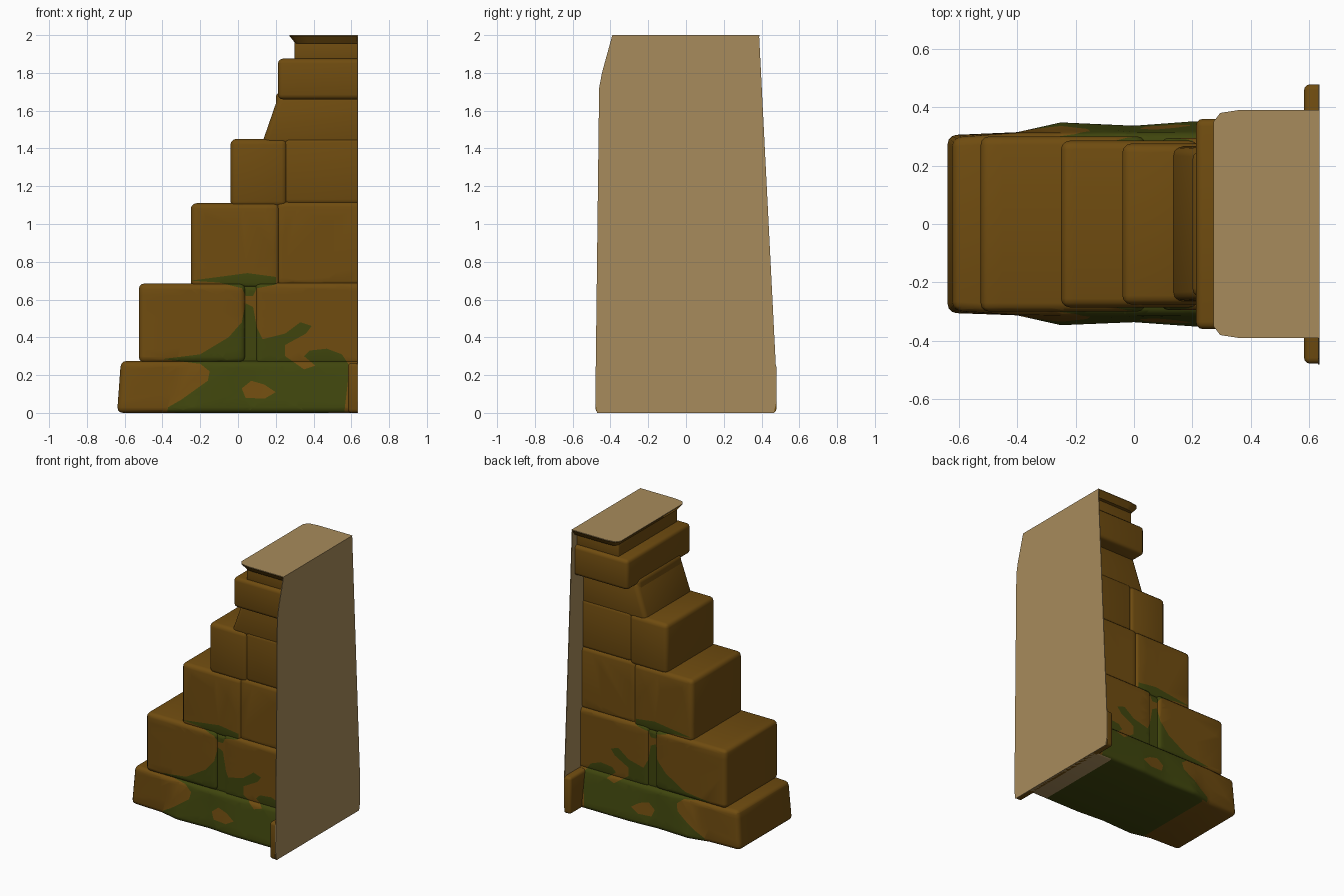
import bpy, bmesh, math
from mathutils import Vector

if "Cube" in bpy.data.objects:
    bpy.data.objects.remove(bpy.data.objects["Cube"], do_unlink=True)


def material(name, rgb):
    m = bpy.data.materials.new(name)
    m.use_nodes = True
    m.diffuse_color = (*rgb, 1)
    m.node_tree.nodes["Principled BSDF"].inputs["Base Color"].default_value = (*rgb, 1)
    return m


STONE = material("brown stone", (.16, .072, .005))
MOSS = material("green moss", (.05, .06, .004))
CUT = material("pale cut stone", (.39, .26, .106))
PALETTE = [STONE, MOSS, CUT]

END = .63        # where the wall is cut off
BOTTOM_CUT = .48  # start of the pale patch under the wall

# Moss patches as loops in x and z: the main growth, a bare spot, a high tuft
MOSS_LOOPS = [
    [(-.38, -.02), (-.37, .03), (-.3, .07), (-.16, .17), (-.15, .22), (-.2, .26),
     (-.4, .285), (-.2, .31), (-.05, .4), (.02, .48), (.04, .58), (.08, .56),
     (.1, .45), (.13, .39), (.25, .42), (.33, .48), (.39, .46), (.36, .42),
     (.25, .36), (.25, .3), (.35, .23), (.41, .25), (.35, .3), (.38, .33),
     (.47, .34), (.55, .31), (.59, .25), (.58, .15), (.56, -.02)],
    [(.02, .13), (.07, .17), (.14, .15), (.2, .11), (.14, .075), (.04, .08)],
    [(-.25, .7), (-.1, .72), (.05, .74), (.2, .72), (.2, .68), (.1, .66),
     (.08, .62), (.04, .62), (.02, .66), (-.1, .69)],
]
MOSS_EDGES = [(a, b) for loop in MOSS_LOOPS for a, b in zip(loop, loop[1:] + loop[:1])]


def mossy(x, z):
    inside = False
    for (ax, az), (bx, bz) in MOSS_EDGES:
        if (az > z) != (bz > z) and x < ax + (bx - ax) * (z - az) / (bz - az):
            inside = not inside
    return inside


def slice_mesh(bm, point, normal):
    bmesh.ops.bisect_plane(bm, geom=bm.verts[:] + bm.edges[:] + bm.faces[:],
                           plane_co=point, plane_no=normal, dist=1e-5)


def paint_moss(bm):
    # Cut exactly along the patch borders, then colour each piece
    for (ax, az), (bx, bz) in MOSS_EDGES:
        slice_mesh(bm, (ax, 0, az), Vector((az - bz, 0, bx - ax)).normalized())
    slice_mesh(bm, (BOTTOM_CUT, 0, 0), (1, 0, 0))
    bm.normal_update()
    for f in bm.faces:
        c = f.calc_center_median()
        if c.z < .01 and f.normal.z < -.9:
            f.material_index = 2 if c.x > BOTTOM_CUT else int(c.x > -.35)
        else:
            f.material_index = int(mossy(c.x, c.z))


def finish(name, bm, mats):
    mesh = bpy.data.meshes.new(name)
    bm.to_mesh(mesh)
    bm.free()
    for m in mats:
        mesh.materials.append(m)
    obj = bpy.data.objects.new(name, mesh)
    bpy.context.collection.objects.link(obj)
    return obj


def prism(name, low, high, z0, z1, bevel=.03, moss=False, mats=PALETTE):
    """Loft between two half outlines (x, y), mirrored across y."""
    bm = bmesh.new()
    rings = []
    for half, z in ((low, z0), (high, z1)):
        outline = half + [(x, -y) for x, y in reversed(half)]
        rings.append([bm.verts.new((x, y, z)) for x, y in outline])
    n = len(rings[0])
    for ring in rings:
        bm.faces.new(ring)
    for i in range(n):
        j = (i + 1) % n
        bm.faces.new((rings[0][i], rings[0][j], rings[1][j], rings[1][i]))
    bmesh.ops.recalc_face_normals(bm, faces=bm.faces)
    if bevel:
        edges = [e for e in bm.edges if e.calc_face_angle(0) > .6
                 and not all(v.co.x > END - .01 for v in e.verts)]
        bmesh.ops.bevel(bm, geom=edges, offset=bevel, segments=3,
                        profile=.5, affect='EDGES', clamp_overlap=True)
    if moss:
        paint_moss(bm)
    return finish(name, bm, mats)


def block(name, x0, x1, y, z0, z1, bevel=.03, moss=False):
    side = [(x0, y), (x1, y)]
    return prism(name, side, side, z0, z1, bevel, moss)


parts = []

# Flared bottom course
parts.append(prism(
    "base_course",
    [(-.64, .305), (-.4, .315), (-.25, .35), (0, .34), (.2, .355), (END, .355)],
    [(-.62, .295), (-.4, .31), (-.25, .31), (0, .31), (.2, .31), (END, .31)],
    0, .275, moss=True))

# Stepped courses: name, x start, x end, half depth, bottom, top, mossy
for name, x0, x1, y, z0, z1, moss in [
    ("second_course_fill", -.4, END, .285, .24, .68, True),
    ("second_course_end_stone", -.525, .04, .3, .265, .685, True),
    ("second_course_stone", .09, END, .295, .25, .69, True),
    ("third_course_end_stone", -.25, .22, .285, .66, 1.11, True),
    ("third_course_stone", .2, END, .277, .67, 1.12, True),
    ("fourth_course_end_stone", -.04, .26, .275, 1.09, 1.45, False),
    ("fourth_course_stone", .24, END, .268, 1.1, 1.46, False),
    ("wall_core", .2, END, .25, .2, 1.7, False),
]:
    parts.append(block(name, x0, x1, y, z0, z1, moss=moss))

# Sloping stone under the cap
parts.append(prism("sloping_stone", [(.125, .265), (END, .265)],
                   [(.215, .26), (END, .26)], 1.42, 1.68))

# Cap: slab, neck, flared lip and its flat top
parts.append(block("cap_slab", .212, END, .36, 1.66, 1.875, .025))
parts.append(block("cap_neck", .3, END, .335, 1.86, 1.97, .01))
parts.append(prism(
    "cap_lip",
    [(.305, .33), (.325, .355), (.37, .36), (END, .36)],
    [(.272, .35), (.295, .38), (.36, .39), (END, .39)], 1.955, 1.996, 0))
top = [(.272, .35), (.295, .38), (.36, .39), (END + .005, .39)]
parts.append(prism("cap_top", top, top, 1.996, 2, 0, mats=[CUT]))

# Foot that sticks out on both sides of the cut end
parts.append(block("end_foot", .582, END, .478, 0, .265, .02))

# Flat cut end of the wall
bm = bmesh.new()
profile = [(-.47, 0), (-.48, .06), (-.46, 1.72), (-.445, 1.8), (-.39, 2),
           (.387, 2), (.478, .2), (.478, .06), (.465, 0)]
face = bm.faces.new([bm.verts.new((END, y, z)) for y, z in profile])
ext = bmesh.ops.extrude_face_region(bm, geom=[face])
for v in ext["geom"]:
    if isinstance(v, bmesh.types.BMVert):
        v.co.x += .005
bmesh.ops.recalc_face_normals(bm, faces=bm.faces)
finish("cut_end", bm, [CUT])

# Smooth the worn stone
bpy.ops.object.select_all(action='DESELECT')
for obj in parts:
    obj.select_set(True)
bpy.context.view_layer.objects.active = parts[0]
bpy.ops.object.shade_smooth_by_angle(angle=math.radians(35))
